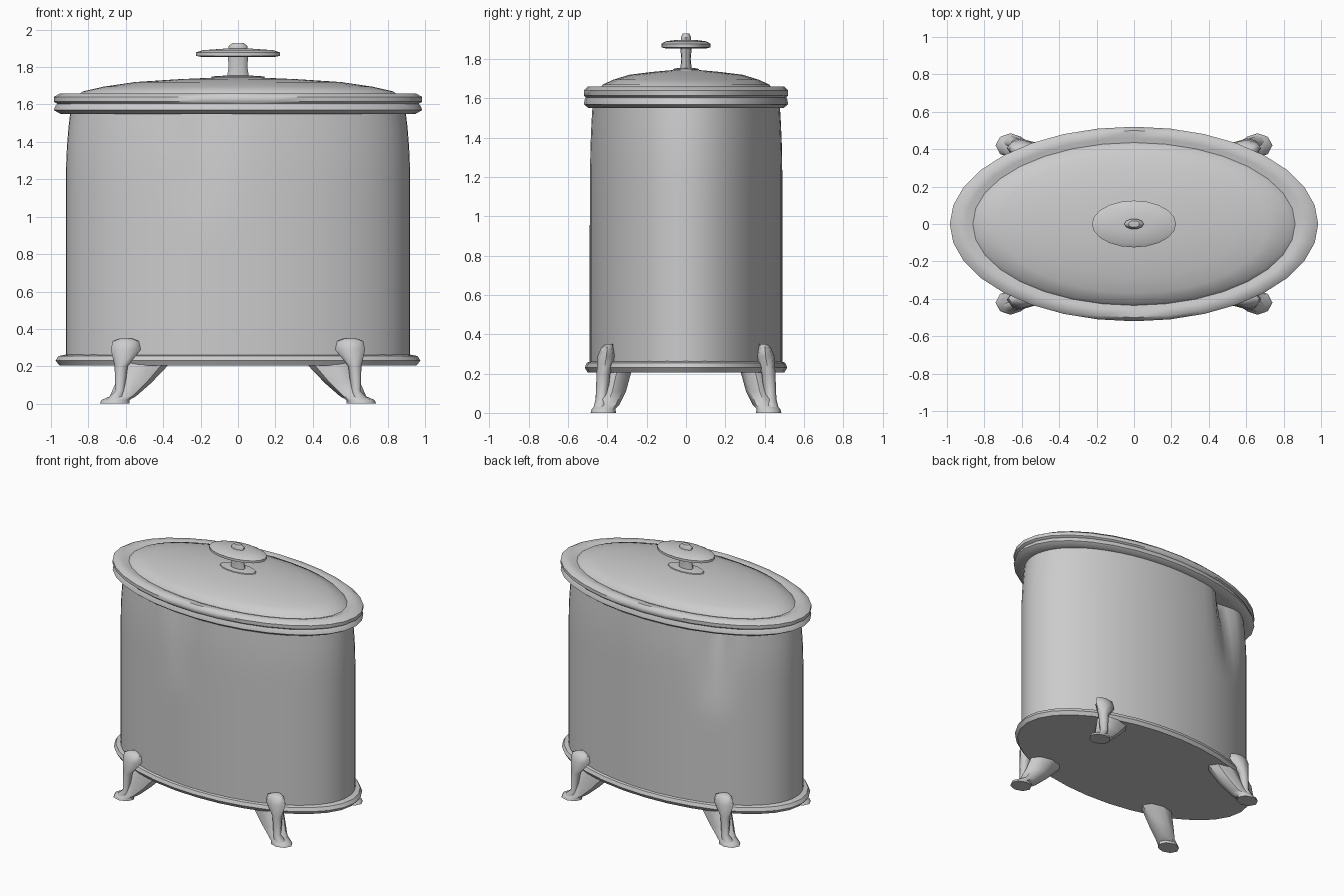
import bpy, bmesh, math
from mathutils import Vector

cube = bpy.data.objects.get("Cube")
if cube:
    bpy.data.objects.remove(cube, do_unlink=True)

metal = bpy.data.materials.new("pale_grey_metal")
metal.use_nodes = True
GREY = (0.6, 0.6, 0.6, 1)
metal.diffuse_color = GREY
metal.node_tree.nodes["Principled BSDF"].inputs["Base Color"].default_value = GREY


def loft(name, rings, angle=45):
    """Skin a stack of equal-sized point rings and cap both ends."""
    bm = bmesh.new()
    loops = [[bm.verts.new(p) for p in ring] for ring in rings]
    n = len(loops[0])
    for a, b in zip(loops, loops[1:]):
        for i in range(n):
            j = (i + 1) % n
            bm.faces.new((a[i], a[j], b[j], b[i]))
    bm.faces.new(loops[0][::-1])
    bm.faces.new(loops[-1])
    bmesh.ops.recalc_face_normals(bm, faces=bm.faces[:])
    mesh = bpy.data.meshes.new(name)
    bm.to_mesh(mesh)
    bm.free()
    mesh.materials.append(metal)
    obj = bpy.data.objects.new(name, mesh)
    bpy.context.collection.objects.link(obj)
    bpy.ops.object.select_all(action='DESELECT')
    obj.select_set(True)
    bpy.context.view_layer.objects.active = obj
    bpy.ops.object.shade_smooth_by_angle(angle=math.radians(angle))
    return obj


def oval(rx, ry, z, n=32, cx=0, cy=0):
    turns = [math.tau * i / n for i in range(n)]
    return [Vector((cx + rx * math.cos(t), cy + ry * math.sin(t), z)) for t in turns]


def oval_part(name, profile, n=32, angle=45):
    return loft(name, [oval(rx, ry, z, n) for rx, ry, z in profile], angle)


# Tall oval body, with soft dents under the upper rim
def dented(p):
    for x, y, depth, width in ((-0.17, -0.48, 0.05, 0.2), (-0.52, 0.40, 0.10, 0.17)):
        near = math.hypot(p.x - x, p.y - y) / width
        fade = max(0, (p.z - 0.95) / 0.6)
        push = depth * fade * max(0, 1 - near)
        p = p - Vector((p.x * 0.5, p.y * 2, 0)).normalized() * push
    return p


body = []
for k in range(15):
    z = 0.22 + k * 0.096
    taper = 1 - 0.025 * max(0, (z - 1.2) / 0.36) ** 2
    body.append([dented(p) for p in oval(0.92 * taper, 0.49 * taper, z, 72)])
loft("pot_body", body)

# Bottom plate with a rolled edge
oval_part("base_rim", [(0.91, 0.46, 0.205), (0.955, 0.50, 0.205), (0.975, 0.515, 0.23),
                       (0.96, 0.505, 0.255), (0.91, 0.48, 0.265)])

# Double rolled edge where the lid meets the pot
oval_part("upper_rim", [(0.89, 0.46, 1.55), (0.95, 0.495, 1.55), (0.985, 0.52, 1.57),
                        (0.975, 0.515, 1.595), (0.965, 0.51, 1.605)])
oval_part("lid_rim", [(0.96, 0.505, 1.60), (0.985, 0.52, 1.615), (0.985, 0.52, 1.64),
                      (0.95, 0.50, 1.66), (0.90, 0.46, 1.66), (0.86, 0.425, 1.645)])

# Low domed lid
oval_part("lid_dome", [(0.87, 0.44, 1.64), (0.83, 0.425, 1.67), (0.72, 0.37, 1.695),
                       (0.55, 0.29, 1.72), (0.32, 0.17, 1.735), (0.10, 0.06, 1.745)])

# Handle: collar, stem, oval disc and finial
oval_part("handle_collar", [(0.15, 0.07, 1.735), (0.14, 0.065, 1.75), (0.06, 0.04, 1.755)], 16)
oval_part("handle_stem", [(0.06, 0.03, 1.74), (0.05, 0.024, 1.80), (0.055, 0.03, 1.87)], 12)
oval_part("handle_disc", [(0.19, 0.10, 1.853), (0.225, 0.125, 1.86), (0.225, 0.125, 1.878),
                          (0.19, 0.105, 1.89), (0.08, 0.045, 1.898)], 20)
oval_part("handle_finial", [(0.05, 0.028, 1.89), (0.052, 0.028, 1.91), (0.03, 0.018, 1.93)], 10)


# Splayed legs with a small leaf-shaped bracket lapping over the base rim
LEG = [(0.49, 0.35, 0.22, 0.13, 0.075), (0.56, 0.375, 0.11, 0.095, 0.07),
       (0.615, 0.40, 0.04, 0.07, 0.06), (0.655, 0.42, 0.02, 0.075, 0.06),
       (0.66, 0.42, 0.0, 0.08, 0.065)]
BRACKET = [(0.665, 0.44, 0.01, 0.05, 0.035), (0.63, 0.43, 0.07, 0.025, 0.03),
           (0.625, 0.42, 0.20, 0.035, 0.035), (0.60, 0.405, 0.29, 0.08, 0.045),
           (0.60, 0.40, 0.335, 0.07, 0.03), (0.60, 0.39, 0.35, 0.03, 0.02)]
for sy, end in ((-1, "front"), (1, "back")):
    for sx, side in ((-1, "right"), (1, "left")):
        for part, sections in (("leg", LEG), ("leg_bracket", BRACKET)):
            rings = [oval(w, d, z, 8, sx * x, sy * y) for x, y, z, w, d in sections]
            loft(f"{end}_{side}_{part}", rings, 50)
